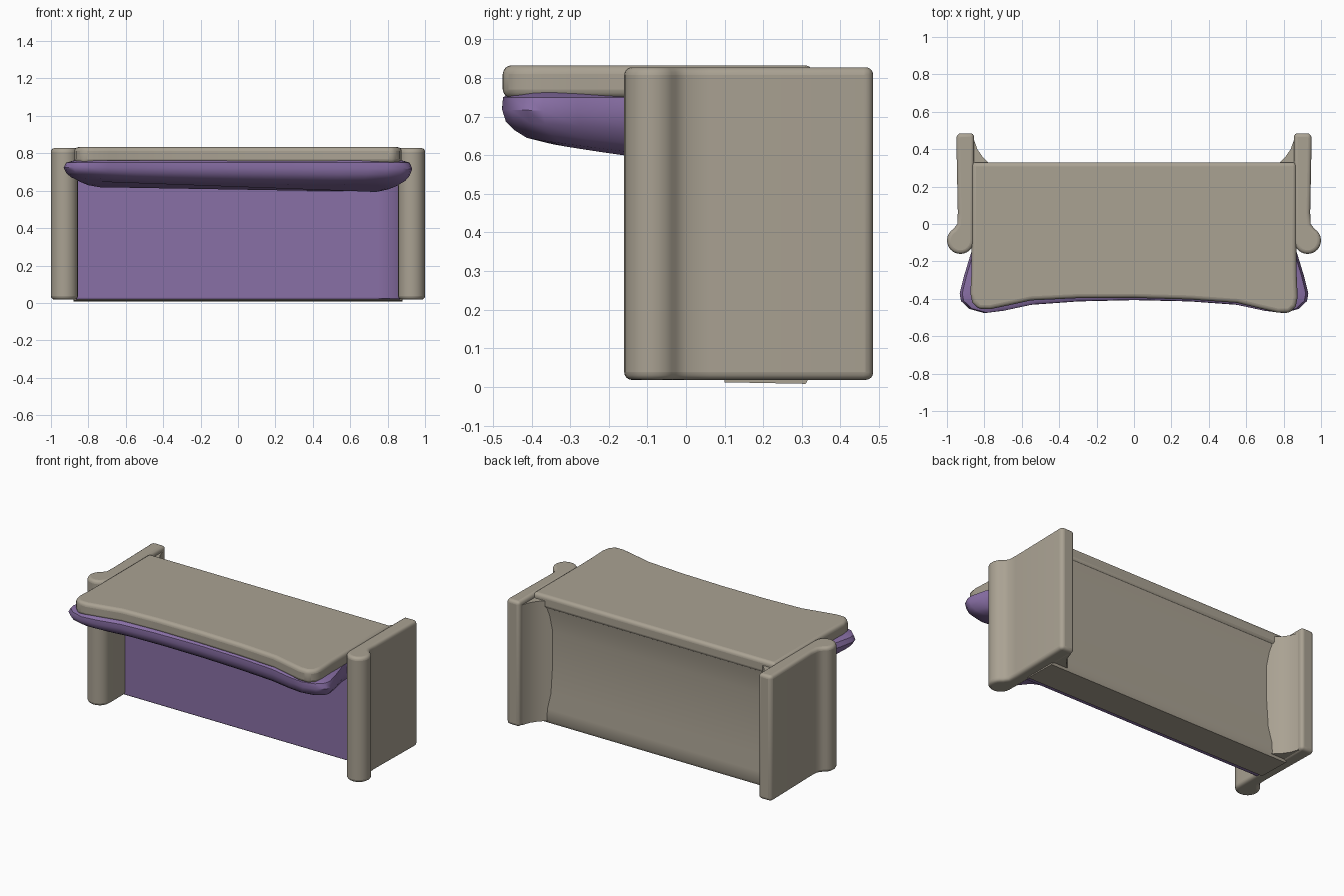
import bpy, bmesh, math

if "Cube" in bpy.data.objects:
    bpy.data.objects.remove(bpy.data.objects["Cube"])


def material(name, color):
    m = bpy.data.materials.new(name)
    m.diffuse_color = color
    m.use_nodes = True
    m.node_tree.nodes["Principled BSDF"].inputs["Base Color"].default_value = m.diffuse_color
    return m


STONE = material("stone", (0.40, 0.36, 0.29, 1))
PURPLE = material("purple", (0.25, 0.16, 0.38, 1))


def loft(name, rings, mat, bevel=0.0):
    """Skin a stack of equal-length point rings into a closed solid."""
    bm = bmesh.new()
    vs = [[bm.verts.new(p) for p in r] for r in rings]
    n = len(vs[0])
    for a, b in zip(vs, vs[1:]):
        for i in range(n):
            j = (i + 1) % n
            bm.faces.new((a[i], a[j], b[j], b[i]))
    bm.faces.new(vs[0])
    bm.faces.new(vs[-1])
    bmesh.ops.recalc_face_normals(bm, faces=bm.faces)
    me = bpy.data.meshes.new(name)
    bm.to_mesh(me)
    bm.free()
    ob = bpy.data.objects.new(name, me)
    bpy.context.collection.objects.link(ob)
    me.materials.append(mat)
    if bevel:
        b = ob.modifiers.new("Bevel", 'BEVEL')
        b.width, b.segments = bevel, 4
        b.limit_method, b.angle_limit = 'ANGLE', math.radians(40)
    bpy.context.view_layer.objects.active = ob
    ob.select_set(True)
    bpy.ops.object.shade_smooth_by_angle(angle=math.radians(40))
    ob.select_set(False)
    return ob


def extrude(name, pts, z0, z1, mat, bevel=0.0):
    return loft(name, [[(x, y, z) for x, y in pts] for z in (z0, z1)], mat, bevel)


def mirrored(pts):
    """Complete a right-half outline across x = 0."""
    return pts + [(-x, y) for x, y in reversed(pts) if x > 0]


# End panels, each with a rounded column along the front edge
column = [(0.928 + 0.072 * math.cos(math.radians(a)), -0.088 + 0.072 * math.sin(math.radians(a)))
          for a in range(60, -181, -15)]
panel = [(0.855, 0.485), (0.945, 0.485), (0.95, 0.46), (0.942, 0.06), (0.945, 0.0)] + column
fillet = [(0.88, 0.45), (0.855, 0.45), (0.838, 0.40), (0.81, 0.36), (0.775, 0.325), (0.74, 0.30),
          (0.74, 0.22), (0.88, 0.22)]
for side, s in (("left", -1), ("right", 1)):
    extrude(side + "_end_panel", [(x * s, y) for x, y in panel], 0.018, 0.828, STONE, 0.02)
    extrude(side + "_rear_fillet", [(x * s, y) for x, y in fillet], 0.022, 0.80, STONE)

# Front corner fillet on the right
extrude("front_fillet", [(0.87, -0.06), (0.87, 0.12), (0.75, 0.12), (0.755, 0.065), (0.81, 0.04), (0.857, -0.02)],
        0.025, 0.7, PURPLE)

# Body between the ends: slightly hollowed stone back, flat purple front
back = [(0.10, 0.012), (0.31, 0.008), (0.322, 0.03), (0.32, 0.10), (0.308, 0.20),
        (0.302, 0.40), (0.302, 0.60), (0.312, 0.70), (0.325, 0.77), (0.10, 0.78)]
loft("rear_body", [[(x, y, z) for y, z in back] for x in (-0.88, 0.88)], STONE)
extrude("front_panel", [(-0.87, 0.065), (0.87, 0.065), (0.87, 0.15), (-0.87, 0.15)],
        0.018, 0.72, PURPLE, 0.01)

# Top slab with flared front corners and a shallow concave front edge
top = mirrored([(0.0, -0.395), (0.3, -0.40), (0.55, -0.415), (0.68, -0.445), (0.77, -0.465),
                (0.83, -0.465), (0.865, -0.43), (0.875, -0.38), (0.87, -0.28), (0.868, -0.15),
                (0.868, 0.33)])
top = [(x, y - 0.012 * x if y < -0.35 else y) for x, y in top]
extrude("top_slab", top, 0.748, 0.833, STONE, 0.022)

# Purple padded overhang underneath: levels of (width, front reach, height, slope)
outline = mirrored([(0.0, -0.405), (0.3, -0.412), (0.55, -0.43), (0.70, -0.462), (0.80, -0.474),
                    (0.88, -0.452), (0.925, -0.41), (0.932, -0.37), (0.91, -0.28), (0.87, -0.15),
                    (0.86, 0.10)])
levels = [(0.94, 0.96, 0.762, 0.0), (0.985, 1.0, 0.75, 0.0), (1.0, 1.005, 0.715, 0.02),
          (0.985, 0.985, 0.675, 0.06), (0.96, 0.94, 0.64, 0.11), (0.92, 0.87, 0.618, 0.12),
          (0.85, 0.76, 0.606, 0.12)]
rings = []
for w, f, z, slope in levels:
    rings.append([(x * w, y * f if y < 0 else y,
                   z + slope * max(0, -y - 0.16) - 0.10 * x * max(0, 0.75 - z))
                  for x, y in outline])
loft("overhang_padding", rings, PURPLE)
